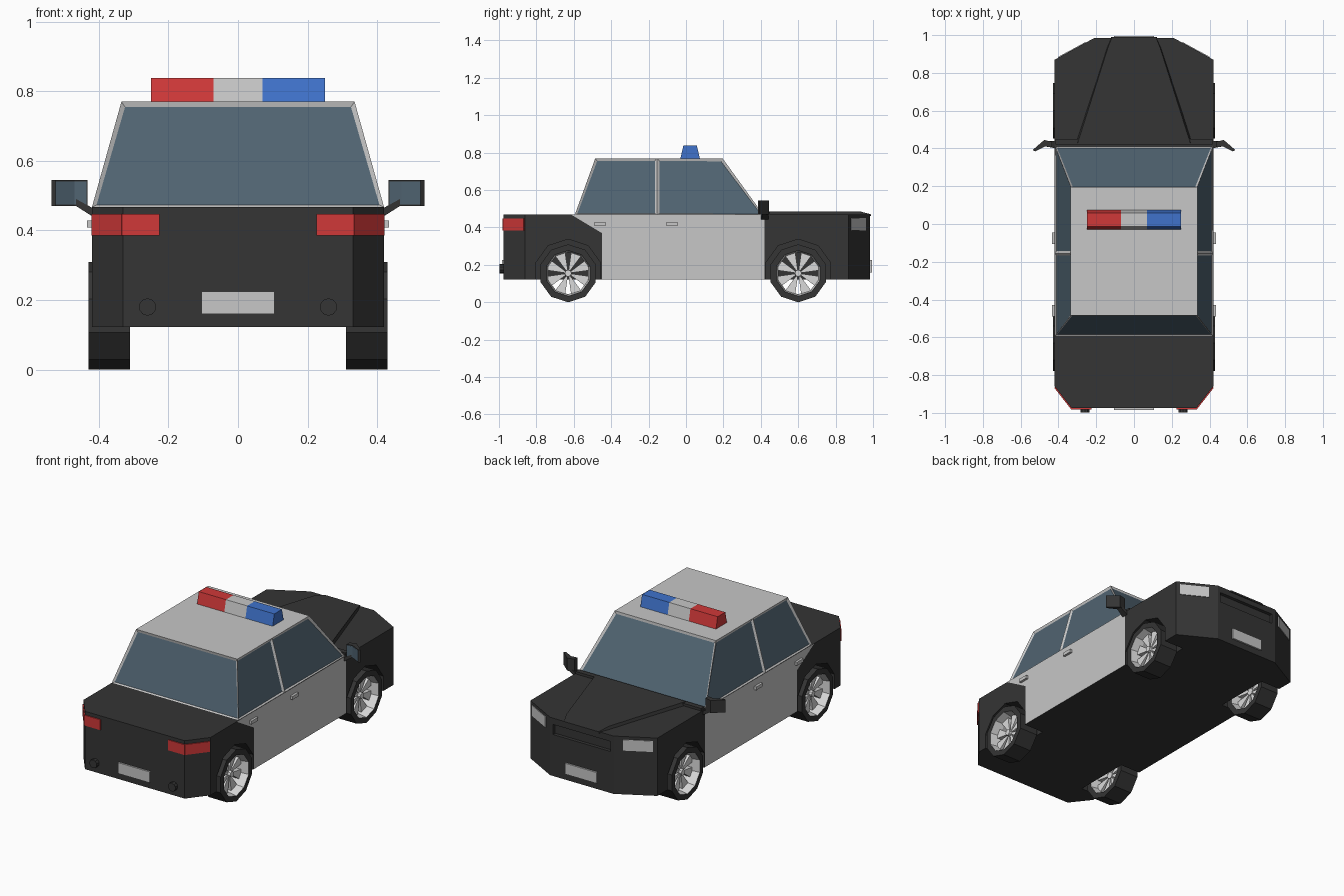
import bpy, bmesh
from math import sin, cos, pi
from mathutils import Vector

if "Cube" in bpy.data.objects:
    bpy.data.objects.remove(bpy.data.objects["Cube"])


def material(name, rgb):
    m = bpy.data.materials.new(name)
    m.use_nodes = True
    m.diffuse_color = (*rgb, 1)
    m.node_tree.nodes["Principled BSDF"].inputs["Base Color"].default_value = (*rgb, 1)
    return m


BLACK = material("black_paint", (0.035, 0.035, 0.035))
LIGHT = material("light_paint", (0.57, 0.57, 0.57))
GLASS = material("blue_glass", (0.08, 0.125, 0.165))
RED = material("red_lens", (0.63, 0.04, 0.04))
BLUE = material("blue_lens", (0.05, 0.17, 0.6))
RIM = material("pale_rim", (0.7, 0.7, 0.7))


def finish(name, bm, *mats):
    bmesh.ops.recalc_face_normals(bm, faces=bm.faces)
    mesh = bpy.data.meshes.new(name)
    bm.to_mesh(mesh)
    bm.free()
    for m in mats:
        mesh.materials.append(m)
    ob = bpy.data.objects.new(name, mesh)
    bpy.context.collection.objects.link(ob)
    return ob


def loft(bm, lower, upper):
    """Solid between two matching loops of points."""
    a = [bm.verts.new(p) for p in lower]
    b = [bm.verts.new(p) for p in upper]
    n = len(a)
    bm.faces.new(a)
    bm.faces.new(b)
    for i in range(n):
        j = (i + 1) % n
        bm.faces.new((a[i], a[j], b[j], b[i]))


def prism(name, plan, z0, z1, *mats):
    bm = bmesh.new()
    loft(bm, [(x, y, z0) for x, y in plan], [(x, y, z1) for x, y in plan])
    return finish(name, bm, *mats)


def rect(x, y):
    return [(-x, -y), (x, -y), (x, y), (-x, y)]


def box(name, centre, size, mat):
    cx, cy, cz = centre
    plan = [(cx + x, cy + y) for x, y in rect(size[0] / 2, size[1] / 2)]
    return prism(name, plan, cz - size[2] / 2, cz + size[2] / 2, mat)


def circle(x, y, z, r, n):
    return [(x, y + r * sin(2 * pi * i / n), z - r * cos(2 * pi * i / n)) for i in range(n)]


def bisect(bm, co, normal):
    geom = bm.verts[:] + bm.edges[:] + bm.faces[:]
    bmesh.ops.bisect_plane(bm, geom=geom, plane_co=co, plane_no=normal)


SIDES = (("right", -1), ("left", 1))
AXLES = (("rear", -0.63), ("front", 0.60))
WHEEL_R = 0.155

# Lower body: faceted plan outline, light doors between black ends
half = [(0.33, -0.975), (0.42, -0.86), (0.42, 0.87), (0.21, 0.985)]
outline = half + [(-x, y) for x, y in reversed(half)]
bm = bmesh.new()
loft(bm, [(x, y, 0.122) for x, y in outline], [(x, y, 0.468) for x, y in outline])
bisect(bm, (0, 0.42, 0), (0, 1, 0))
bisect(bm, (0, -0.45, 0), (0, 1, 0))
bisect(bm, (0, -0.45, 0.37), (0, 0.6, 1))
for f in bm.faces:
    c = f.calc_center_median()
    above = c.z > 0.37 - 0.6 * (c.y + 0.45)
    if abs(c.x) > 0.41 and c.y < 0.42 and (c.y > -0.45 or above):
        f.material_index = 1
body = finish("lower_body", bm, BLACK, LIGHT)

# Wheel wells and grille slot cut out of the body
cutters = [box("grille_cutter", (0, 0.99, 0.40), (0.38, 0.05, 0.06), BLACK)]
for side, s in SIDES:
    for end, y in AXLES:
        bm = bmesh.new()
        loft(bm, circle(s * 0.29, y, 0.155, 0.182, 10), circle(s * 0.5, y, 0.155, 0.182, 10))
        cutters.append(finish("well_cutter", bm, BLACK))
for cutter in cutters:
    mod = body.modifiers.new("cut", "BOOLEAN")
    mod.operation = "DIFFERENCE"
    mod.solver = "EXACT"
    mod.object = cutter
    cutter.hide_render = True
bpy.context.view_layer.update()
cut_mesh = bpy.data.meshes.new_from_object(
    body.evaluated_get(bpy.context.evaluated_depsgraph_get()))
body.modifiers.clear()
body.data = cut_mesh
for cutter in cutters:
    bpy.data.objects.remove(cutter)

# Raised bonnet panel with a sloping nose
bm = bmesh.new()
hood = [(-0.31, 0.43), (0.31, 0.43), (0.145, 0.93), (0.12, 0.99), (-0.12, 0.99), (-0.145, 0.93)]
loft(bm, [(x, y, 0.46) for x, y in hood],
     [(x * 0.96, y, 0.486 if y < 0.95 else 0.47) for x, y in hood])
finish("bonnet", bm, BLACK)
box("cowl", (0, 0.435, 0.472), (0.83, 0.03, 0.022), BLACK)

# Cabin: tapered shell with inset windows
bm = bmesh.new()
base = [(-0.42, -0.595), (0.42, -0.595), (0.42, 0.415), (-0.42, 0.415)]
roof = [(-0.335, -0.485), (0.335, -0.485), (0.335, 0.195), (-0.335, 0.195)]
loft(bm, [(x, y, 0.466) for x, y in base], [(x, y, 0.77) for x, y in roof])
bisect(bm, (0, -0.155, 0), (0, 1, 0))
bmesh.ops.recalc_face_normals(bm, faces=bm.faces)
windows = [f for f in bm.faces if abs(f.normal.z) < 0.9]
bmesh.ops.inset_individual(bm, faces=windows, thickness=0.017, depth=-0.008)
for f in windows:
    f.material_index = 1
finish("cabin", bm, LIGHT, GLASS)

# Light bar in three tapered blocks
for name, x0, x1, mat in (("red_beacon", -0.25, -0.07, RED),
                          ("beacon_centre", -0.07, 0.07, LIGHT),
                          ("blue_beacon", 0.07, 0.25, BLUE)):
    bm = bmesh.new()
    ends = [[(x, 0.022 + y, z) for y, z in ((-0.052, 0.768), (0.052, 0.768),
                                            (0.036, 0.838), (-0.036, 0.838))] for x in (x0, x1)]
    loft(bm, *ends)
    finish(name, bm, mat)


def plate(name, a, b, z0, z1, mat, t=0.008):
    """Thin upright plate along a plan line, thickened to its outer side."""
    a, b = Vector(a), Vector(b)
    d = (b - a).normalized()
    n = Vector((d.y, -d.x))
    if n.dot(a + b) < 0:
        n = -n
    return prism(name, [a - n * t, b - n * t, b + n * t, a + n * t], z0, z1, mat)


# Number plates
for name, y in (("rear_plate", -0.977), ("front_plate", 0.987)):
    plate(name, (-0.105, y), (0.105, y), 0.16, 0.225, LIGHT)

for side, s in SIDES:
    # Lamps follow the chamfered corners
    plate(side + "_headlight", (s * 0.40, 0.881), (s * 0.255, 0.960), 0.385, 0.45, LIGHT, 0.004)
    plate(side + "_tail_light", (s * 0.225, -0.975), (s * 0.333, -0.975), 0.385, 0.447, RED, 0.006)
    plate(side + "_tail_light_corner", (s * 0.33, -0.975), (s * 0.417, -0.864), 0.385, 0.447, RED, 0.006)

    # Door handles
    for end, y in (("rear", -0.46), ("front", -0.075)):
        box(f"{side}_{end}_handle", (s * 0.425, y, 0.418), (0.018, 0.06, 0.02), LIGHT)

    # Exhaust pipe
    bm = bmesh.new()
    ring = [(s * 0.26 + px, pz) for _, px, pz in circle(0, 0, 0.18, 0.025, 10)]
    loft(bm, [(x, -0.96, z) for x, z in ring], [(x, -0.998, z) for x, z in ring])
    finish(side + "_exhaust", bm, BLACK)

    # Door mirror: arm, angled housing and glass
    bm = bmesh.new()
    loft(bm, [(s * 0.41, y, z) for y, z in ((0.40, 0.435), (0.44, 0.435), (0.44, 0.46), (0.40, 0.46))],
         [(s * 0.465, y, z) for y, z in ((0.41, 0.47), (0.44, 0.47), (0.44, 0.49), (0.41, 0.49))])
    finish(side + "_mirror_arm", bm, BLACK)
    housing = [(0.433, 0.408), (0.47, 0.413), (0.525, 0.385), (0.536, 0.392), (0.475, 0.445), (0.433, 0.435)]
    prism(side + "_mirror", [(s * x, y) for x, y in housing], 0.47, 0.545, BLACK)
    for a, b in (((0.435, 0.406), (0.47, 0.411)), ((0.47, 0.411), (0.524, 0.384))):
        pts = [(s * a[0], a[1]), (s * b[0], b[1]), (s * b[0], b[1] + 0.004), (s * a[0], a[1] + 0.004)]
        prism(side + "_mirror_glass", pts, 0.474, 0.541, GLASS)

    # Wheels: ten-sided tyre, pale inner wall and wedge spokes
    for end, y in AXLES:
        bm = bmesh.new()
        loops = [[bm.verts.new(p) for p in circle(s * x, y, WHEEL_R, r, 10)]
                 for x, r in ((0.31, 0.122), (0.31, WHEEL_R), (0.43, WHEEL_R), (0.43, 0.122), (0.37, 0.112))]
        for k in range(5):
            a, b = loops[k], loops[(k + 1) % 5]
            for i in range(10):
                j = (i + 1) % 10
                bm.faces.new((a[i], a[j], b[j], b[i])).material_index = int(k > 2)
        finish(f"{side}_{end}_tyre", bm, BLACK, RIM)

        bm = bmesh.new()
        loft(bm, circle(s * 0.35, y, WHEEL_R, 0.022, 8), circle(s * 0.402, y, WHEEL_R, 0.018, 8))
        for i in range(8):
            t = 2 * pi * (i + 0.5) / 8
            pts = [(r, t + w) for r, w in ((0.012, -0.27), (0.116, -0.25), (0.116, 0.25), (0.012, 0.27))]
            flat = [(y + r * sin(q), WHEEL_R + r * cos(q)) for r, q in pts]
            loft(bm, [(s * 0.355, *p) for p in flat], [(s * 0.385, *p) for p in flat])
        finish(f"{side}_{end}_spokes", bm, RIM)
